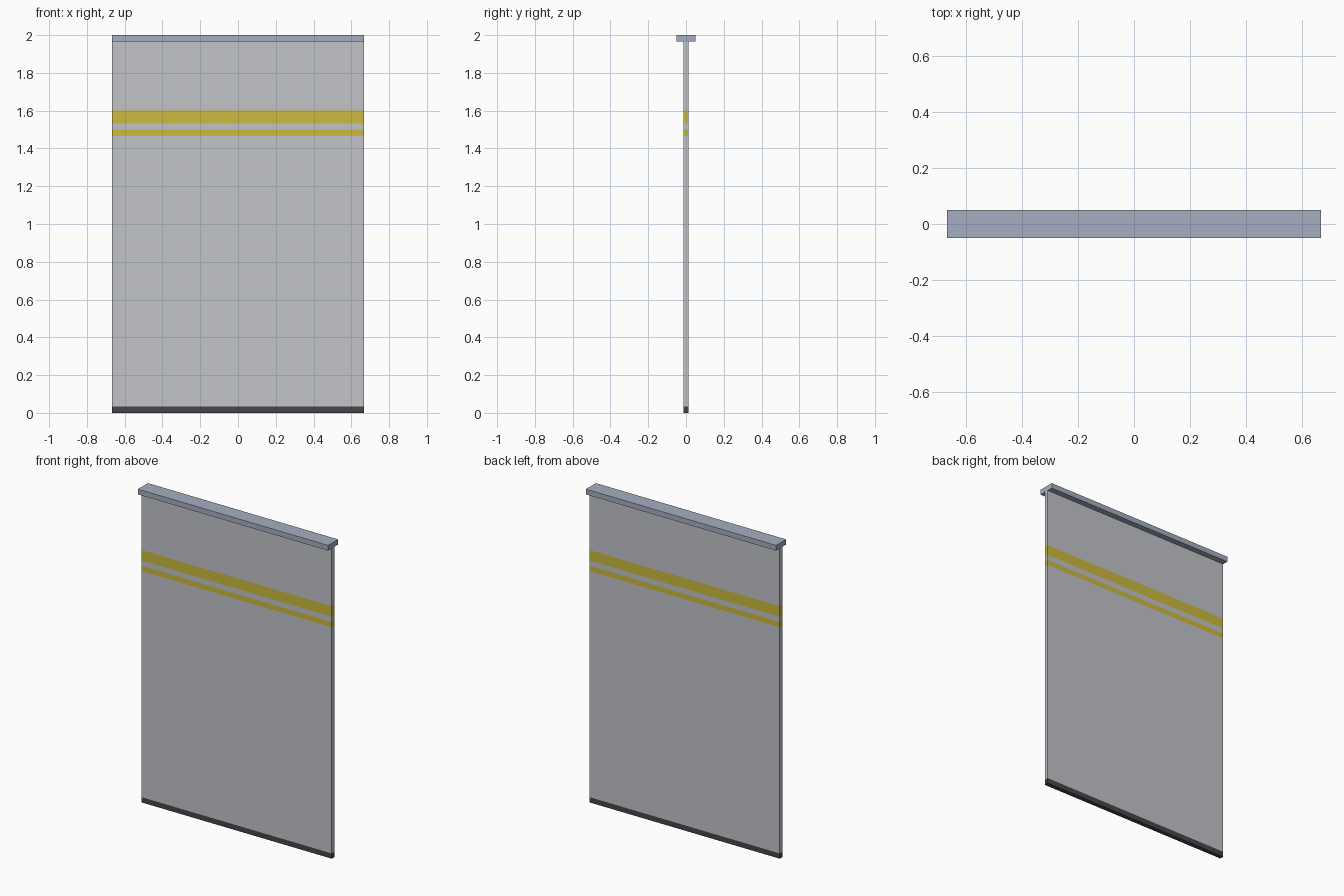
import bpy, bmesh

if "Cube" in bpy.data.objects:
    bpy.data.objects.remove(bpy.data.objects["Cube"])

U = 1 / 30  # base module of the model
HALF_W = 20 * U


def material(name, srgb):
    m = bpy.data.materials.new(name)
    lin = [((c / 255 + 0.055) / 1.055) ** 2.4 for c in srgb]
    m.diffuse_color = (*lin, 1)
    m.use_nodes = True
    m.node_tree.nodes["Principled BSDF"].inputs["Base Color"].default_value = m.diffuse_color
    return m


def box(name, half_y, z0, z1, mats):
    bm = bmesh.new()
    bmesh.ops.create_cube(bm, size=1)
    for v in bm.verts:
        v.co = (v.co.x * 2 * HALF_W, v.co.y * 2 * half_y,
                z0 + (v.co.z + 0.5) * (z1 - z0))
    mesh = bpy.data.meshes.new(name)
    for m in mats:
        mesh.materials.append(m)
    obj = bpy.data.objects.new(name, mesh)
    bpy.context.collection.objects.link(obj)
    return obj, bm


grey = material("light_grey", (193, 196, 200))
yellow = material("yellow", (203, 186, 62))
dark = material("dark_grey", (70, 69, 72))
steel = material("blue_grey", (165, 174, 192))

# hanging panel, cut at each band edge and coloured by height
panel, bm = box("panel", 0.4 * U, 0, 59 * U, [grey, yellow, dark])
for z in (1, 44, 45, 46, 48):
    bmesh.ops.bisect_plane(bm, geom=bm.verts[:] + bm.edges[:] + bm.faces[:],
                           plane_co=(0, 0, z * U), plane_no=(0, 0, 1))
for f in bm.faces:
    h = f.calc_center_median().z / U
    if h < 1:
        f.material_index = 2
    elif 44 < h < 45 or 46 < h < 48:
        f.material_index = 1
bm.to_mesh(panel.data)
bm.free()

# top rail
rail, bm = box("top_rail", 1.5 * U, 59 * U, 60 * U, [steel])
bm.to_mesh(rail.data)
bm.free()
